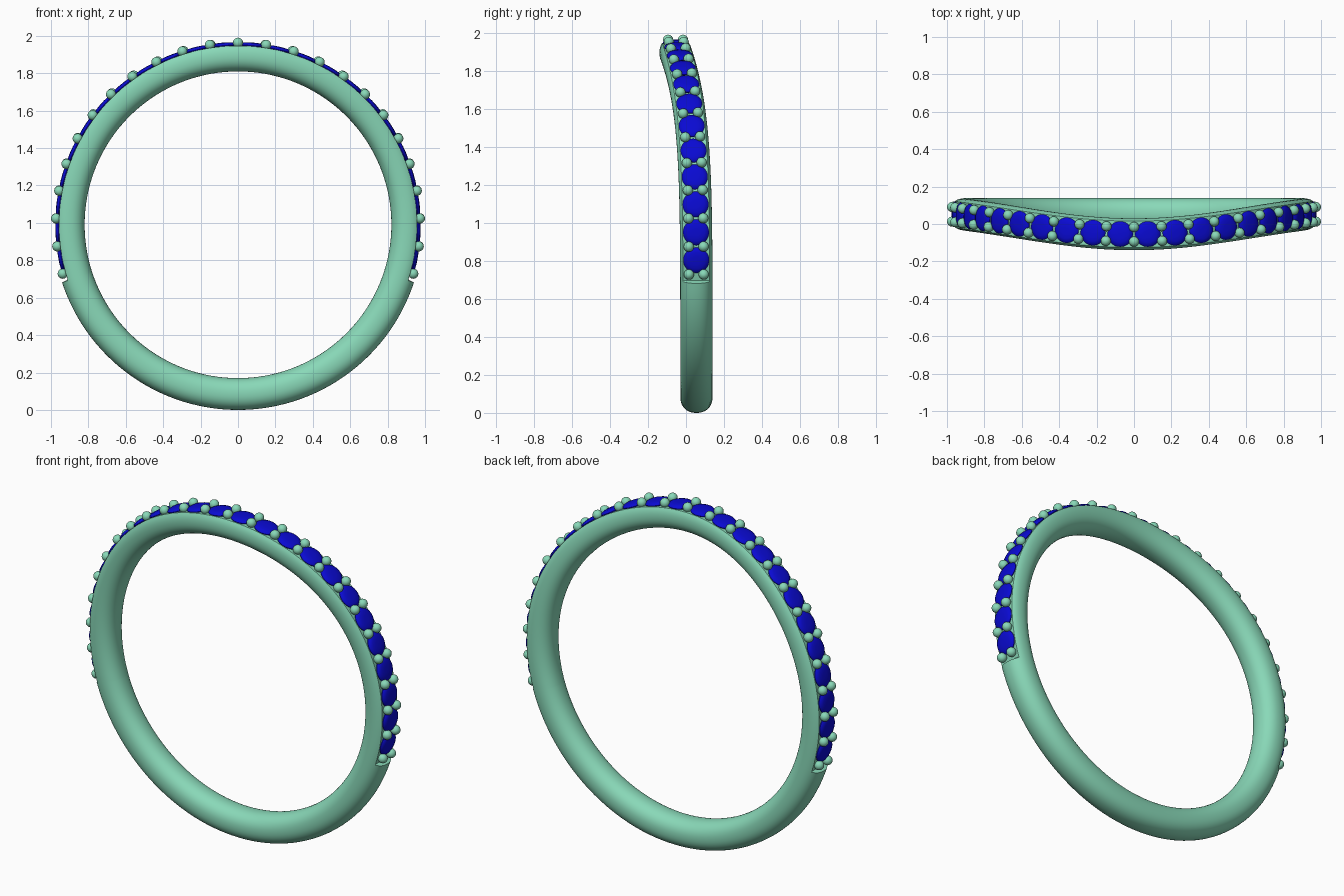
import bpy, bmesh, math
from mathutils import Matrix, Vector

if "Cube" in bpy.data.objects:
    bpy.data.objects.remove(bpy.data.objects["Cube"])

CZ = 0.99            # ring centre height
MID_R, HALF = 0.905, 0.085
SEAT_R = 0.957       # flat seat under the stones
STEP = math.radians(8.8)
SEAT_END = math.radians(108)


def material(name, rgb):
    m = bpy.data.materials.new(name)
    m.diffuse_color = (*rgb, 1)
    m.use_nodes = True
    m.node_tree.nodes["Principled BSDF"].inputs["Base Color"].default_value = m.diffuse_color
    return m


metal = material("green_metal", (0.25, 0.69, 0.48))
blue = material("blue_stone", (0.003, 0.003, 0.65))


def sweep_y(a):
    # sideways wave of the band: dips forward at the top
    return 0.055 - 0.11 * math.exp(-(a / math.radians(47)) ** 2)


def point(a, r, dy=0.0):
    return Vector((r * math.sin(a), sweep_y(a) + dy, CZ + r * math.cos(a)))


def frame(a, r):
    # local x along the band, y across it, z outward
    normal = Vector((math.sin(a), 0, math.cos(a)))
    along = (point(a + 0.01, r) - point(a - 0.01, r)).normalized()
    across = normal.cross(along)
    m = Matrix((along, across, normal)).transposed().to_4x4()
    m.translation = point(a, r)
    return m


def finish(bm, name, mat, angle):
    bmesh.ops.recalc_face_normals(bm, faces=bm.faces[:])
    mesh = bpy.data.meshes.new(name)
    bm.to_mesh(mesh)
    bm.free()
    mesh.materials.append(mat)
    ob = bpy.data.objects.new(name, mesh)
    bpy.context.collection.objects.link(ob)
    bpy.ops.object.select_all(action='DESELECT')
    ob.select_set(True)
    bpy.context.view_layer.objects.active = ob
    bpy.ops.object.shade_smooth_by_angle(angle=math.radians(angle))
    return ob


def bridge(bm, rings, closed=False):
    pairs = list(zip(rings, rings[1:])) + ([(rings[-1], rings[0])] if closed else [])
    for r0, r1 in pairs:
        n = len(r0)
        for i in range(n):
            j = (i + 1) % n
            bm.faces.new((r0[i], r0[j], r1[j], r1[i]))


def lathe(name, profile, segs, mat):
    # turned part; the profile starts and ends near the axis
    bm = bmesh.new()
    rings = [[bm.verts.new((r * math.cos(2 * math.pi * i / segs),
                            r * math.sin(2 * math.pi * i / segs), z))
              for i in range(segs)] for r, z in profile]
    bridge(bm, rings)
    bm.faces.new(rings[0])
    bm.faces.new(rings[-1])
    return finish(bm, name, mat, 50)


def copies(first, matrices):
    for i, m in enumerate(matrices):
        ob = first if i == 0 else first.copy()
        if i:
            bpy.context.collection.objects.link(ob)
        ob.matrix_world = m


# Band: rounded section swept round the ring, flattened under the stones
bm = bmesh.new()
angles = [math.radians(-180 + 2.5 * i) for i in range(144)]
angles = [a for a in angles if abs(abs(a) - SEAT_END) > 0.015]
angles += [s * (SEAT_END + d) for s in (-1, 1) for d in (-0.003, 0.003)]
rings = []
for a in sorted(angles):
    ring = []
    for k in range(40):
        t = 2 * math.pi * k / 40
        c, s = math.cos(t), math.sin(t)
        dy = HALF * math.copysign(abs(c) ** 0.9, c)
        r = MID_R + HALF * math.copysign(abs(s) ** 0.9, s)
        if abs(a) < SEAT_END:
            r = min(r, SEAT_R)
        ring.append(bm.verts.new(point(a, r, dy)))
    rings.append(ring)
bridge(bm, rings, closed=True)
finish(bm, "band", metal, 35)

# Stones: low domed discs with a shallow point hidden in the band
stone = lathe("stone", [(0.004, -0.04), (0.066, -0.003), (0.068, 0.004),
                        (0.062, 0.012), (0.045, 0.018), (0.02, 0.02)], 32, blue)
copies(stone, [frame((i + 0.5) * STEP, SEAT_R) for i in range(-12, 12)])

# Prongs: ball-tipped pins in pairs between the stones
PR = 0.027
ball = [(PR * math.cos(math.radians(e)), PR * math.sin(math.radians(e)))
        for e in range(-45, 90, 15)]
prong = lathe("prong", [(0.019, -0.04)] + ball + [(0.002, PR)], 20, metal)
copies(prong, [frame(i * STEP, 0.973) @ Matrix.Translation((0, side * 0.039, 0))
               for i in range(-12, 13) for side in (-1, 1)])
